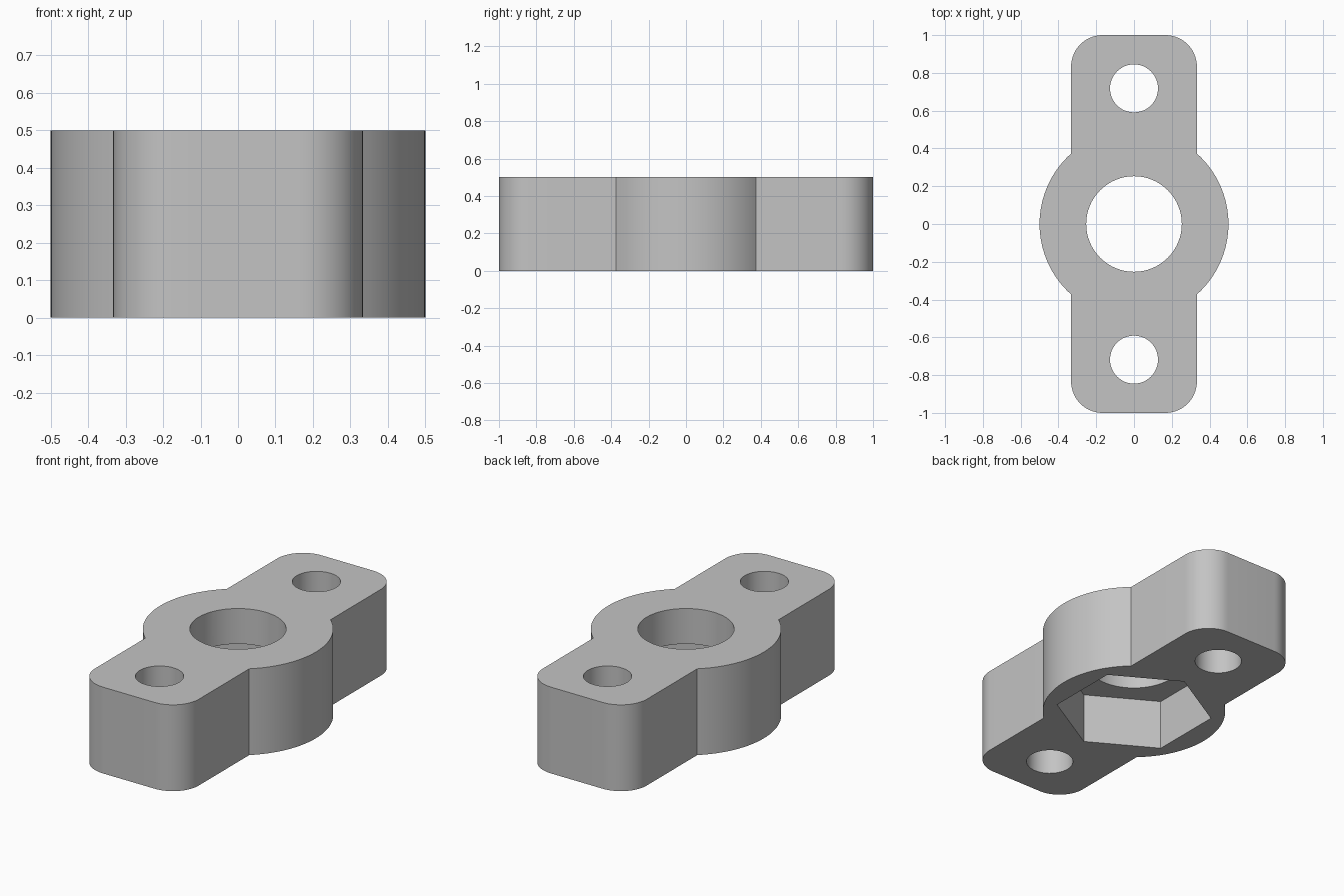
import bpy, bmesh
from math import sin, cos, pi, asin, radians

if "Cube" in bpy.data.objects:
    bpy.data.objects.remove(bpy.data.objects["Cube"])

HEIGHT = 0.5
DISC_R = 0.5
ARM_HALF, ARM_END, CORNER_R = 0.333, 1.0, 0.167
BORE_R, BOLT_R, BOLT_Y = 0.253, 0.127, 0.718
NUT_R, NUT_DEPTH = 0.428, 0.295

grey = bpy.data.materials.new("plain grey")
grey.use_nodes = True
colour = (0.55, 0.55, 0.55, 1)
grey.diffuse_color = colour
grey.node_tree.nodes["Principled BSDF"].inputs["Base Color"].default_value = colour


def arc(cx, cy, r, start, end, steps):
    """Points along an arc, both ends included."""
    angles = [start + (end - start) * i / steps for i in range(steps + 1)]
    return [(cx + r * cos(a), cy + r * sin(a)) for a in angles]


def prism(name, outline, z0, z1):
    """Extrude a closed outline from z0 to z1."""
    bm = bmesh.new()
    face = bm.faces.new([bm.verts.new((x, y, z0)) for x, y in outline])
    top = bmesh.ops.extrude_face_region(bm, geom=[face])["geom"]
    verts = [v for v in top if isinstance(v, bmesh.types.BMVert)]
    bmesh.ops.translate(bm, verts=verts, vec=(0, 0, z1 - z0))
    bmesh.ops.recalc_face_normals(bm, faces=bm.faces)
    mesh = bpy.data.meshes.new(name)
    bm.to_mesh(mesh)
    bm.free()
    mesh.materials.append(grey)
    obj = bpy.data.objects.new(name, mesh)
    bpy.context.collection.objects.link(obj)
    return obj


def ring(cy, r, sides, turn=0):
    return arc(0, cy, r, turn, turn + 2 * pi, sides)[:-1]


# Half outline: side of the disc, then the rounded arm end; turned for the rest
join = asin((DISC_R ** 2 - ARM_HALF ** 2) ** 0.5 / DISC_R)
cx, cy = ARM_HALF - CORNER_R, ARM_END - CORNER_R
half = (arc(0, 0, DISC_R, -join, join, 32)
        + arc(cx, cy, CORNER_R, 0, pi / 2, 16)
        + arc(-cx, cy, CORNER_R, pi / 2, pi, 16))
body = prism("flange_body", half + [(-x, -y) for x, y in half], 0, HEIGHT)

# Through holes and the hexagonal nut pocket underneath
cutters = [
    prism("bore_cutter", ring(0, BORE_R, 64), -0.1, HEIGHT + 0.1),
    prism("nut_pocket_cutter", ring(0, NUT_R, 6, pi / 6), -0.1, NUT_DEPTH),
]
for side, sign in (("front", -1), ("back", 1)):
    cutters.append(prism(side + "_bolt_hole_cutter",
                         ring(sign * BOLT_Y, BOLT_R, 48), -0.1, HEIGHT + 0.1))

bpy.ops.object.select_all(action="DESELECT")
bpy.context.view_layer.objects.active = body
body.select_set(True)
for cutter in cutters:
    cutter.hide_render = True
    mod = body.modifiers.new(cutter.name, "BOOLEAN")
    mod.operation = "DIFFERENCE"
    mod.solver = "EXACT"
    mod.object = cutter
    bpy.ops.object.modifier_apply(modifier=mod.name)
for cutter in cutters:
    bpy.data.objects.remove(cutter)

bpy.ops.object.shade_smooth_by_angle(angle=radians(30))
